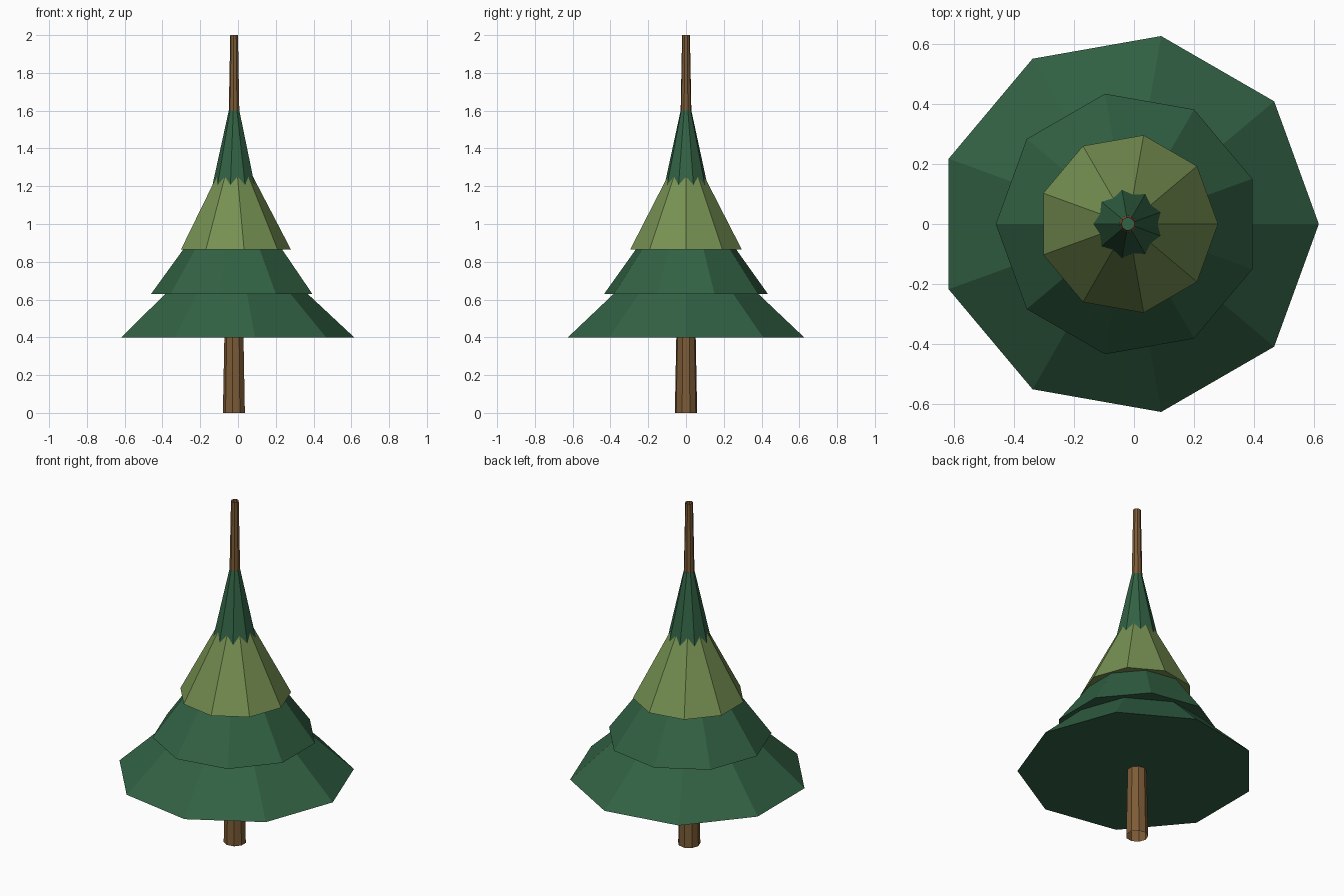
import bpy, bmesh, math

cube = bpy.data.objects.get("Cube")
if cube:
    bpy.data.objects.remove(cube, do_unlink=True)

SIDES = 9
AXIS_X = -0.02


def material(name, rgb):
    mat = bpy.data.materials.new(name)
    mat.use_nodes = True
    color = (*rgb, 1.0)
    mat.diffuse_color = color
    mat.node_tree.nodes["Principled BSDF"].inputs["Base Color"].default_value = color
    return mat


def frustum(name, bottom, top, mat, turned=False, capped=True):
    """Flat-sided tapered ring; bottom and top are (radius, height)."""
    bm = bmesh.new()
    start = math.pi if turned else 0.0
    rings = []
    for radius, z in (bottom, top):
        rings.append([bm.verts.new((radius * math.cos(start + math.tau * i / SIDES),
                                    radius * math.sin(start + math.tau * i / SIDES), z))
                      for i in range(SIDES)])
    low, high = rings
    for i in range(SIDES):
        j = (i + 1) % SIDES
        bm.faces.new((low[i], low[j], high[j], high[i]))
    if capped:
        bm.faces.new(low[::-1])
        bm.faces.new(high)
    mesh = bpy.data.meshes.new(name)
    bm.to_mesh(mesh)
    bm.free()
    mesh.materials.append(mat)
    obj = bpy.data.objects.new(name, mesh)
    obj.location.x = AXIS_X
    bpy.context.collection.objects.link(obj)
    return obj


bark = material("bark brown", (0.205, 0.107, 0.038))
dark_green = material("dark green", (0.032, 0.122, 0.058))
light_green = material("light olive green", (0.181, 0.279, 0.084))

# Trunk: a tapered open tube running through the whole tree
frustum("trunk", (0.06, 0.0), (0.021, 2.0), bark, turned=True, capped=False)

# Foliage tiers, each turned half a side from the one below
frustum("bottom_foliage", (0.635, 0.40), (0.10, 0.90), dark_green)
frustum("lower_foliage", (0.44, 0.63), (0.10, 1.10), dark_green, turned=True)
frustum("middle_foliage", (0.30, 0.865), (0.03, 1.384), light_green)
frustum("top_foliage", (0.134, 1.12), (0.029, 1.60), dark_green, turned=True)
